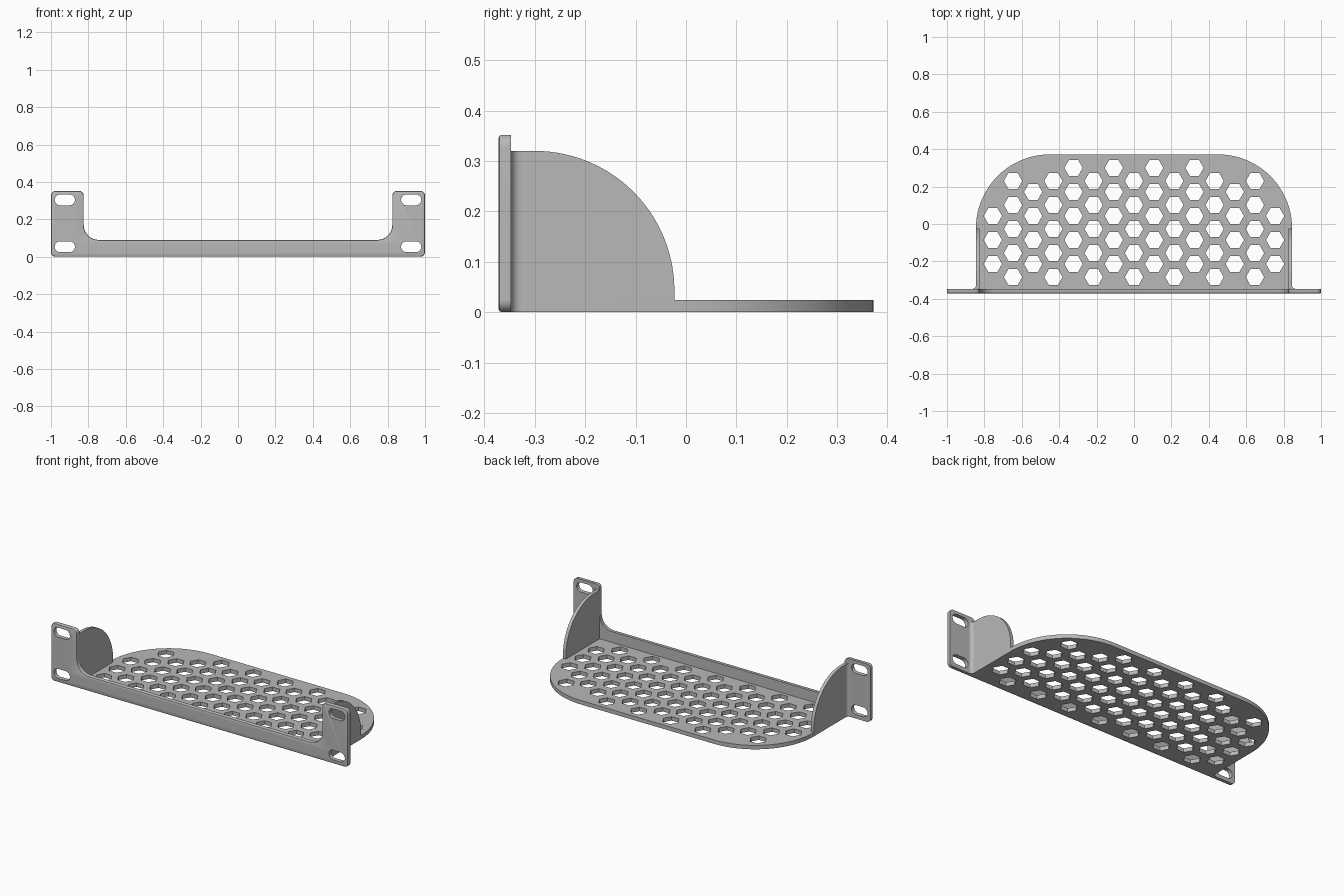
import bpy, bmesh, math
from mathutils import Vector

if "Cube" in bpy.data.objects:
    bpy.data.objects.remove(bpy.data.objects["Cube"])

FRONT, PANEL_BACK, BACK = -0.372, -0.347, 0.372
HALF_W, THICK = 0.845, 0.024

grey = bpy.data.materials.new("plain grey")
grey.diffuse_color = (0.48, 0.48, 0.48, 1)
grey.use_nodes = True
grey.node_tree.nodes["Principled BSDF"].inputs["Base Color"].default_value = grey.diffuse_color


def rounded(corners, seg=10):
    """Closed outline from (x, y, fillet radius) corners."""
    out, n = [], len(corners)
    for i, (x, y, r) in enumerate(corners):
        p = Vector((x, y))
        if r == 0:
            out.append(p)
            continue
        a = (Vector(corners[i - 1][:2]) - p).normalized()
        b = (Vector(corners[(i + 1) % n][:2]) - p).normalized()
        c = p + (a + b) * r                      # all corners are right angles
        for k in range(seg + 1):
            t = math.pi / 2 * k / seg
            out.append(c - b * r * math.cos(t) - a * r * math.sin(t))
    return out


def prism(name, outlines, plane, lo, hi, bevel_front=0):
    """Extrude outlines lying in the xy, xz or yz plane between lo and hi."""
    place = {"xy": lambda p, d: (p[0], p[1], d),
             "xz": lambda p, d: (p[0], d, p[1]),
             "yz": lambda p, d: (d, p[0], p[1])}[plane]
    bm = bmesh.new()
    for pts in outlines:
        a = [bm.verts.new(place(p, lo)) for p in pts]
        b = [bm.verts.new(place(p, hi)) for p in pts]
        front = bm.faces.new(a)
        bm.faces.new(b[::-1])
        for i in range(len(a)):
            j = (i + 1) % len(a)
            bm.faces.new((a[j], a[i], b[i], b[j]))
    bmesh.ops.recalc_face_normals(bm, faces=bm.faces)
    if bevel_front:
        bmesh.ops.bevel(bm, geom=list(front.edges), offset=bevel_front,
                        segments=2, profile=0.5, affect='EDGES')
    me = bpy.data.meshes.new(name)
    bm.to_mesh(me)
    bm.free()
    me.materials.append(grey)
    ob = bpy.data.objects.new(name, me)
    bpy.context.collection.objects.link(ob)
    return ob


def select(ob):
    bpy.ops.object.select_all(action='DESELECT')
    ob.select_set(True)
    bpy.context.view_layer.objects.active = ob


def cut(ob, cutter):
    cutter.hide_render = True
    mod = ob.modifiers.new("holes", 'BOOLEAN')
    mod.operation, mod.solver, mod.object = 'DIFFERENCE', 'EXACT', cutter
    select(ob)
    bpy.ops.object.modifier_apply(modifier=mod.name)
    bpy.data.objects.remove(cutter)


def smooth(ob):
    select(ob)
    bpy.ops.object.shade_smooth_by_angle(angle=math.radians(30))


# Front panel: low bar with a tall ear at each end, softened front edge
panel = prism("front_panel", [rounded([
    (-1, 0, .025), (1, 0, .025), (1, .352, .025), (.825, .352, .025),
    (.825, .09, .08), (-.825, .09, .08), (-.825, .352, .025), (-1, .352, .025)])],
    "xz", FRONT, PANEL_BACK, bevel_front=0.007)

# Mounting slots in the ears
slots = []
for x in (-.926, .926):
    for z in (.053, .304):
        w, h = .054, .029
        slots.append(rounded([(x - w, z - h, h), (x + w, z - h, h),
                              (x + w, z + h, h), (x - w, z + h, h)], 8))
cut(panel, prism("slot_cutter", slots, "xz", FRONT - .05, PANEL_BACK + .05))
smooth(panel)

# Tray with large rounded back corners
tray = prism("tray", [rounded([
    (-HALF_W, PANEL_BACK, 0), (HALF_W, PANEL_BACK, 0),
    (HALF_W, BACK, .395), (-HALF_W, BACK, .395)], 28)], "xy", 0, THICK)

# Staggered hexagon vents, left out where the corners curve in
hexes = []
for col in range(-7, 8):
    odd = col % 2
    for row in range(5):
        y = (-.214 if odd else -.284) + row * .1285
        if odd and row >= {1: 5, 3: 5, 5: 4, 7: 3}[abs(col)]:
            continue
        hexes.append([(col * .1078 + .049 * math.cos(k * math.pi / 3),
                       y + .049 * math.sin(k * math.pi / 3)) for k in range(6)])
cut(tray, prism("vent_cutter", hexes, "xy", -.05, THICK + .05))
smooth(tray)

# Side walls with a quarter-round back, and a small fillet behind each ear
for side, s in (("left", -1), ("right", 1)):
    wall = prism(side + "_wall", [rounded([
        (PANEL_BACK, THICK, 0), (-.023, THICK, 0),
        (-.023, .32, .277), (PANEL_BACK, .32, 0)], 28)],
        "yz", s * .825, s * HALF_W)
    smooth(wall)
    r = .02
    arc = [(s * (HALF_W + r - r * math.cos(t)), PANEL_BACK + r - r * math.sin(t))
           for t in (math.pi / 2 * k / 8 for k in range(9))]
    smooth(prism(side + "_ear_fillet", [[(s * HALF_W, PANEL_BACK)] + arc],
                 "xy", 0, .32))
